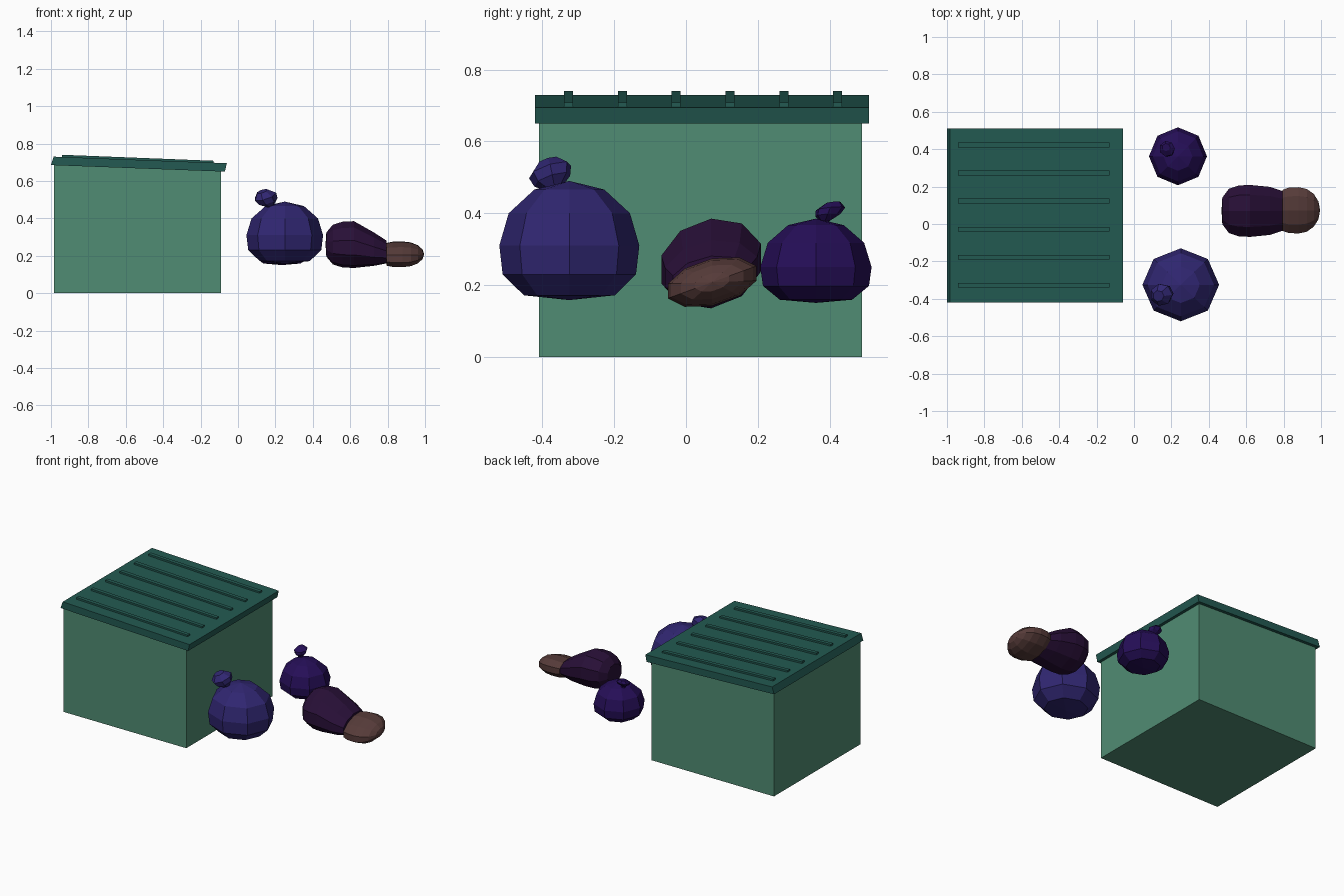
import bpy
import bmesh
import math
from mathutils import Matrix, Vector

old = bpy.data.objects.get("Cube")
if old:
    bpy.data.objects.remove(old, do_unlink=True)


def material(name, rgb):
    """Flat material from display values, stored as linear."""
    colour = [((c / 255 + 0.055) / 1.055) ** 2.4 for c in rgb] + [1]
    mat = bpy.data.materials.new(name)
    mat.use_nodes = True
    mat.diffuse_color = colour
    mat.node_tree.nodes["Principled BSDF"].inputs["Base Color"].default_value = colour
    return mat


bin_green = material("bin green", (80, 140, 115))
lid_teal = material("lid teal", (35, 90, 82))
indigo = material("indigo plastic", (48, 38, 113))
violet = material("deep violet plastic", (37, 14, 87))
plum = material("dark plum plastic", (40, 15, 55))
brown = material("brown sack", (86, 59, 57))


def finish(bm, name, mat):
    bmesh.ops.recalc_face_normals(bm, faces=bm.faces)
    mesh = bpy.data.meshes.new(name)
    bm.to_mesh(mesh)
    bm.free()
    mesh.materials.append(mat)
    obj = bpy.data.objects.new(name, mesh)
    bpy.context.collection.objects.link(obj)


def prism(name, profile, front, back, mat):
    """Extrude an x-z outline from front to back."""
    bm = bmesh.new()
    face = bm.faces.new([bm.verts.new((x, front, z)) for x, z in profile])
    extruded = bmesh.ops.extrude_face_region(bm, geom=[face])["geom"]
    verts = [item for item in extruded if isinstance(item, bmesh.types.BMVert)]
    bmesh.ops.translate(bm, verts=verts, vec=(0, back - front, 0))
    finish(bm, name, mat)


def sagging_ball(sides, rings, width, depth, rise, drop):
    """Faceted ball along z whose lower half is fuller and flat at the end."""
    bm = bmesh.new()
    bmesh.ops.create_uvsphere(bm, u_segments=sides, v_segments=rings, radius=1)
    for vert in bm.verts:
        x, y, z = vert.co
        fullness = 1 + 0.4 * min(z, 0) ** 2
        height = z * rise if z > 0 else max(z, -0.95) * drop
        vert.co = (x * width * fullness, y * depth * fullness, height)
    return bm


def tied_bag(name, centre, width, depth, rise, drop, mat):
    bm = sagging_ball(8, 6, width, depth, rise, drop)
    bmesh.ops.translate(bm, verts=bm.verts, vec=centre)
    finish(bm, name, mat)


def knot(name, base, tip, radius, lean, mat):
    """Flared gather of plastic: narrow neck opening into a tilted tuft."""
    bm = bmesh.new()
    base, tip = Vector(base), Vector(tip)
    flare = (0.5, 0.3, 0.85, 1, 0.5)
    loops = []
    for step, scale in enumerate(flare):
        centre = base.lerp(tip, step / (len(flare) - 1))
        loop = []
        for side in range(7):
            angle = math.tau * side / 7
            arm = Vector((math.cos(angle), math.sin(angle), 0)) * radius * scale
            arm.z = lean * (arm.x + arm.y)
            loop.append(bm.verts.new(centre + arm))
        loops.append(loop)
    for low, high in zip(loops, loops[1:]):
        for side in range(7):
            bm.faces.new((low[side - 1], low[side], high[side], high[side - 1]))
    bm.faces.new(loops[0])
    bm.faces.new(loops[-1])
    finish(bm, name, mat)


def lying_bag(name, bm, centre, taper, droop, tilt, seam, keep_left, mat):
    """Lay a ball along x, thin and lower its far end, then cut it at the seam."""
    reach = max(vert.co.z for vert in bm.verts)
    for vert in bm.verts:
        y, z, x = vert.co
        along = max(x, 0) / reach
        vert.co = (x, y, z * (1 - taper * along) - droop * along + tilt * y)
    bmesh.ops.transform(bm, verts=bm.verts, matrix=Matrix.Translation(centre))
    geom = bm.verts[:] + bm.edges[:] + bm.faces[:]
    cut = bmesh.ops.bisect_plane(bm, geom=geom, plane_co=(seam, 0, 0), plane_no=(1, 0, 0),
                                 clear_outer=keep_left, clear_inner=not keep_left)
    rim = [item for item in cut["geom_cut"] if isinstance(item, bmesh.types.BMEdge)]
    bmesh.ops.holes_fill(bm, edges=rim)
    finish(bm, name, mat)


# Bin body and sloping lid
prism("bin_body", [(-0.985, 0), (-0.09, 0), (-0.09, 0.66), (-0.985, 0.7)], -0.41, 0.49, bin_green)
prism("bin_lid", [(-1, 0.685), (-0.07, 0.65), (-0.06, 0.695), (-0.985, 0.73)], -0.42, 0.51, lid_teal)

# Raised ribs along the lid
rib_outline = [(-0.94, 0.72), (-0.13, 0.69), (-0.13, 0.708), (-0.94, 0.74)]
for number in range(6):
    front = 0.15 * number - 0.34
    prism(f"lid_rib_{number + 1}", rib_outline, front, front + 0.025, lid_teal)

# Two tied bags standing upright
tied_bag("large_bag", (0.25, -0.325, 0.31), 0.205, 0.195, 0.18, 0.16, indigo)
knot("large_bag_knot", (0.19, -0.36, 0.44), (0.13, -0.385, 0.545), 0.06, 0.3, indigo)
tied_bag("small_bag", (0.235, 0.362, 0.25), 0.155, 0.155, 0.135, 0.105, violet)
knot("small_bag_knot", (0.19, 0.38, 0.36), (0.172, 0.41, 0.43), 0.042, 0.1, violet)

# Slumped bag and the brown sack joined to its end
seam = 0.795
slumped = sagging_ball(10, 8, 0.146, 0.125, 0.28, 0.16)
lying_bag("slumped_bag", slumped, (0.62, 0.07, 0.26), 0.6, 0.064, 0.12, seam, True, plum)
sack = sagging_ball(10, 8, 0.13, 0.066, 0.115, 0.14)
lying_bag("sack_end", sack, (0.88, 0.073, 0.208), 0, 0, 0.2, seam, False, brown)
